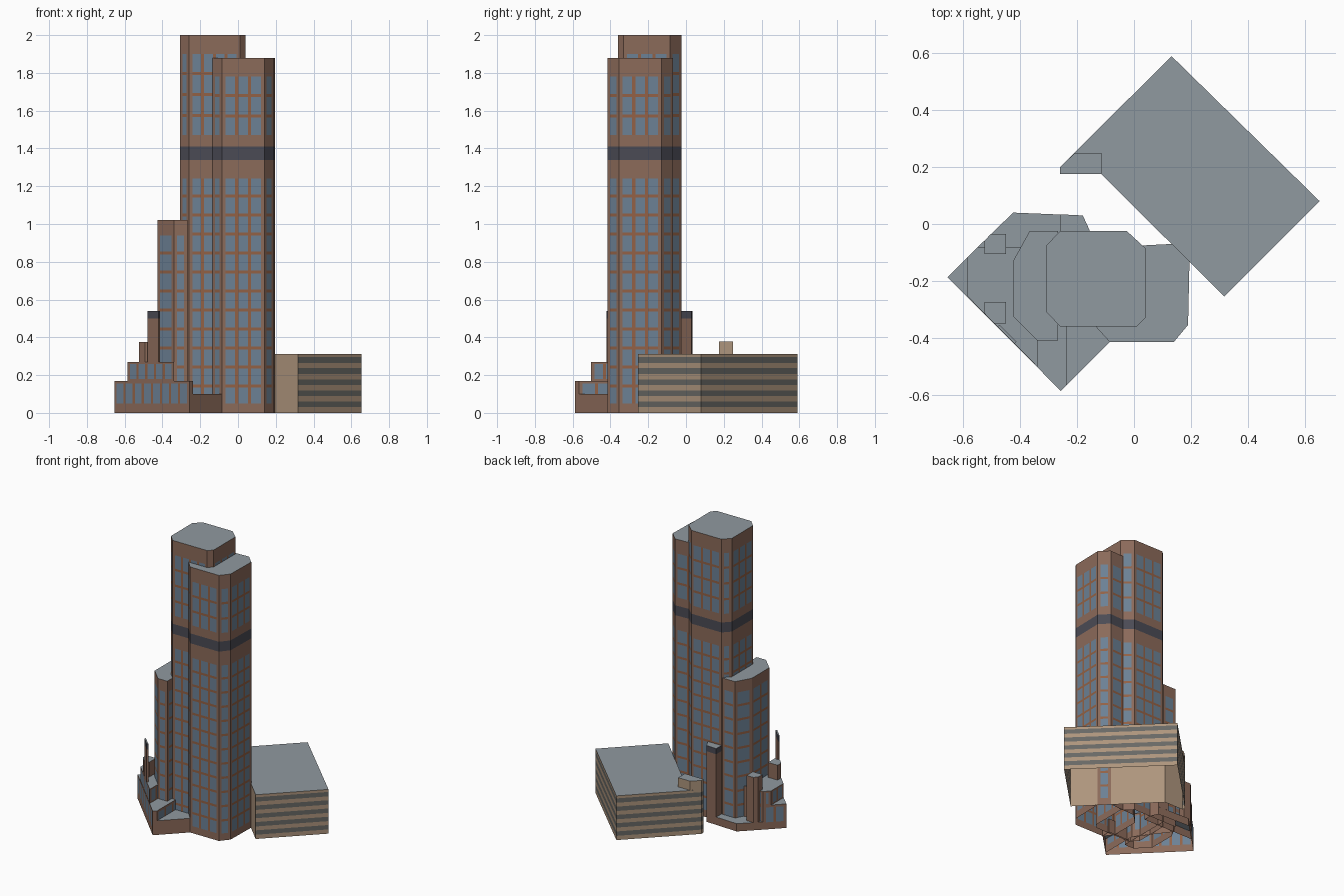
import bpy
import bmesh
from mathutils import Vector

cube = bpy.data.objects.get("Cube")
if cube:
    bpy.data.objects.remove(cube, do_unlink=True)


def make_material(name, rgb):
    mat = bpy.data.materials.new(name)
    mat.use_nodes = True
    mat.diffuse_color = (*rgb, 1)
    mat.node_tree.nodes["Principled BSDF"].inputs["Base Color"].default_value = (*rgb, 1)
    return mat


MATS = {
    "wall": make_material("brown stone", (0.26, 0.145, 0.102)),
    "win": make_material("blue glass", (0.15, 0.22, 0.3)),
    "line": make_material("rust trim", (0.29, 0.12, 0.06)),
    "band": make_material("dark band", (0.07, 0.07, 0.09)),
    "roof": make_material("grey roof", (0.28, 0.32, 0.35)),
    "tan": make_material("tan stone", (0.42, 0.3, 0.205)),
    "stripe": make_material("grey stripe", (0.14, 0.14, 0.13)),
}
INDEX = {key: i for i, key in enumerate(MATS)}
GAP = 0.016


def window_strips(start, end, count):
    """Alternating window and trim strips between two positions."""
    pitch = (end - start + GAP) / count
    strips = []
    for i in range(count):
        right = start + (i + 1) * pitch - GAP
        strips.append((right, "win"))
        if i < count - 1:
            strips.append((right + GAP, "line"))
    return strips


def columns(length):
    """Split a wall along its length into piers and windows."""
    margin = 0.018
    if length < 0.05:
        return [(length, "wall")]
    count = max(1, round((length - 2 * margin) / 0.066))
    strips = window_strips(margin, length - margin, count)
    return [(margin, "wall")] + strips + [(length, "wall")]


def cell_kind(row, col):
    if row in ("band", "tan", "stripe", "wall"):
        return row
    if col == "wall":
        return "wall"
    return "win" if row == col == "win" else "line"


def block(name, outline, base, rows, plain=(), plain_kind="wall"):
    """Open-bottomed prism; rows give (top height, kind) from the base up.
    Walls whose number is in plain get one colour."""
    bm = bmesh.new()
    points = [Vector((x, y, 0)) for x, y in outline]
    top = rows[-1][0]

    def quad(a, b, z0, z1, kind):
        corners = [(a, z0), (b, z0), (b, z1), (a, z1)]
        face = bm.faces.new([bm.verts.new((p.x, p.y, z)) for p, z in corners])
        face.material_index = INDEX[kind]

    for n, start in enumerate(points):
        end = points[(n + 1) % len(points)]
        length = (end - start).length
        if n in plain:
            quad(start, end, base, top, plain_kind)
            continue
        z0 = base
        for z1, row in rows:
            solid = row not in ("win", "line")
            u0 = 0
            for u1, col in [(length, "wall")] if solid else columns(length):
                quad(start.lerp(end, u0 / length), start.lerp(end, u1 / length),
                     z0, z1, cell_kind(row, col))
                u0 = u1
            z0 = z1
    roof = bm.faces.new([bm.verts.new((p.x, p.y, top)) for p in points])
    roof.material_index = INDEX["roof"]
    bmesh.ops.remove_doubles(bm, verts=bm.verts, dist=0.0001)
    mesh = bpy.data.meshes.new(name)
    bm.to_mesh(mesh)
    bm.free()
    for mat in MATS.values():
        mesh.materials.append(mat)
    obj = bpy.data.objects.new(name, mesh)
    bpy.context.collection.objects.link(obj)
    return obj


def tower_rows(top, upper_count):
    """Lower floors, dark mechanical band, upper floors and blank crown."""
    return ([(0.05, "wall")] + window_strips(0.05, 1.24, 12)
            + [(1.34, "wall"), (1.41, "band"), (1.47, "wall")]
            + window_strips(1.47, top - 0.1, upper_count) + [(top, "wall")])


# Main towers, octagons listed counter-clockwise
block("tall_tower",
      [(-0.26, -0.36), (0.01, -0.36), (0.04, -0.33), (0.04, -0.085),
       (-0.025, -0.025), (-0.26, -0.025), (-0.307, -0.074), (-0.307, -0.31)],
      0, tower_rows(2.0, 4))
block("front_tower",
      [(-0.085, -0.415), (0.14, -0.415), (0.19, -0.355), (0.195, -0.13),
       (0.135, -0.07), (-0.06, -0.08), (-0.135, -0.15), (-0.135, -0.36)],
      0, tower_rows(1.88, 3))
block("side_tower",
      [(-0.34, -0.41), (-0.267, -0.41), (-0.267, -0.025), (-0.367, -0.025),
       (-0.425, -0.13), (-0.425, -0.325)],
      0, [(0.05, "wall")] + window_strips(0.05, 0.94, 9) + [(1.02, "wall")])

# Stepped podium
block("podium_main",
      [(-0.655, -0.187), (-0.257, -0.587), (-0.237, -0.567), (-0.237, -0.3),
       (-0.4, -0.08), (-0.548, -0.08)],
      0, [(0.05, "wall"), (0.155, "win"), (0.17, "wall")])
block("podium_upper",
      [(-0.585, -0.255), (-0.34, -0.502), (-0.34, -0.3), (-0.4, -0.08),
       (-0.548, -0.08), (-0.585, -0.117)],
      0.17, [(0.18, "wall"), (0.258, "win"), (0.27, "wall")])
block("podium_low_front",
      [(-0.237, -0.567), (-0.085, -0.415), (-0.085, -0.35), (-0.237, -0.35)],
      0, [(0.1, "wall")])
block("podium_low_back",
      [(-0.548, -0.08), (-0.157, -0.08), (-0.157, -0.02), (-0.18, 0.03),
       (-0.425, 0.04)],
      0, [(0.055, "wall")])

# Podium turrets and capped shafts
block("front_turret",
      [(-0.525, -0.315), (-0.492, -0.35), (-0.45, -0.35), (-0.45, -0.275),
       (-0.525, -0.275)], 0.27, [(0.375, "wall")])
block("back_turret",
      [(-0.525, -0.105), (-0.45, -0.105), (-0.45, -0.035), (-0.503, -0.035),
       (-0.525, -0.058)], 0.055, [(0.375, "wall")])
capped = [(0.5, "wall"), (0.54, "band")]
block("back_shaft",
      [(-0.26, -0.03), (-0.157, -0.03), (-0.157, -0.02), (-0.18, 0.03),
       (-0.26, 0.034)], 0.055, capped)
block("front_fin",
      [(-0.48, -0.361), (-0.42, -0.421), (-0.413, -0.414), (-0.473, -0.354)],
      0.27, capped)

# Low striped annex with a roof hut on its clipped corner
stripes = []
for i in range(5):
    z = 0.03 + i * 0.0585
    stripes += [(z, "tan"), (z + 0.031, "stripe")]
stripes.append((0.313, "tan"))
block("annex",
      [(-0.26, 0.175), (-0.114, 0.175), (0.317, -0.255), (0.653, 0.08),
       (0.132, 0.59), (-0.26, 0.2)],
      0, stripes, plain=(0, 1, 5 + 1), plain_kind="tan")
block("annex_hut",
      [(-0.26, 0.175), (-0.114, 0.175), (-0.114, 0.25), (-0.208, 0.25),
       (-0.26, 0.2)],
      0.313, [(0.378, "tan")])
